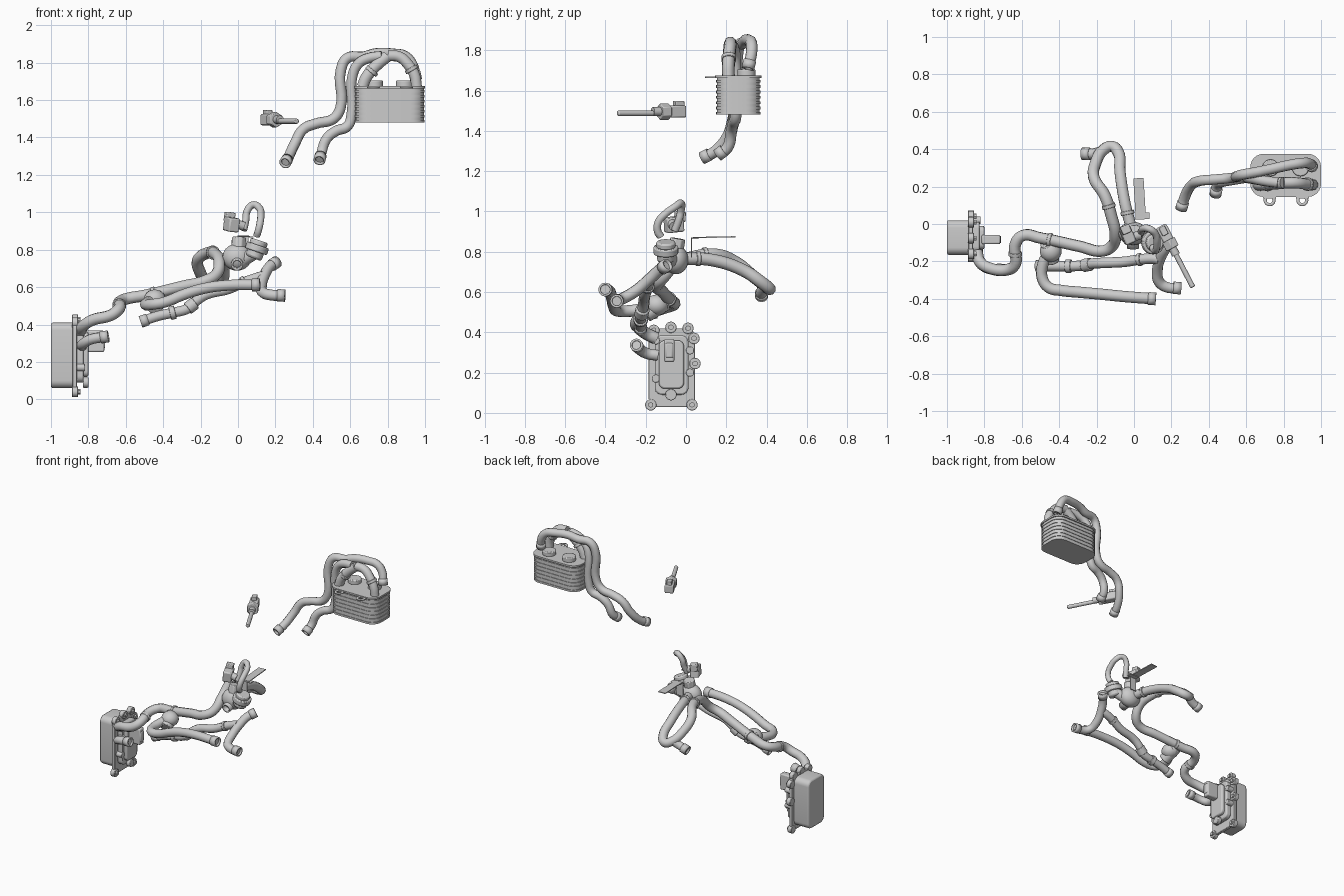
import bpy, math
from mathutils import Vector as V


def finish(ob, name, bevel=0, angle=40):
    ob.name = name
    if bevel:
        m = ob.modifiers.new("bevel", "BEVEL")
        m.width, m.segments, m.limit_method = bevel, 2, "ANGLE"
    bpy.ops.object.select_all(action="DESELECT")
    ob.select_set(True)
    bpy.context.view_layer.objects.active = ob
    bpy.ops.object.shade_smooth_by_angle(angle=math.radians(angle))
    return ob


def cyl(name, p, q, r, sides=24, bevel=0.0, hollow=0.0):
    p, q = V(p), V(q)
    bpy.ops.mesh.primitive_cylinder_add(
        vertices=sides, radius=r, depth=(q - p).length, location=(p + q) / 2,
        rotation=(q - p).to_track_quat("Z", "Y").to_euler(),
        end_fill_type="NOTHING" if hollow else "NGON")
    ob = bpy.context.object
    if hollow:
        m = ob.modifiers.new("wall", "SOLIDIFY")
        m.thickness, m.offset = hollow, -1
    return finish(ob, name, bevel)


def box(name, c, size, rot=(0, 0, 0), bevel=0.008):
    bpy.ops.mesh.primitive_cube_add(size=1, location=c, rotation=rot)
    ob = bpy.context.object
    ob.scale = size
    bpy.ops.object.transform_apply(location=False, rotation=False, scale=True)
    return finish(ob, name, bevel)


def ball(name, c, size):
    bpy.ops.mesh.primitive_uv_sphere_add(segments=24, ring_count=14, radius=1, location=c)
    ob = bpy.context.object
    ob.scale = size
    return finish(ob, name)


def rounded(u0, u1, v0, v1, r, n=6):
    pts = []
    for k, (u, v) in enumerate([(u1 - r, v1 - r), (u0 + r, v1 - r), (u0 + r, v0 + r), (u1 - r, v0 + r)]):
        for i in range(n + 1):
            a = math.pi / 2 * (k + i / n)
            pts.append((u + r * math.cos(a), v + r * math.sin(a)))
    return pts


def prism(name, pts, axis, lo, hi, bevel=0.0):
    # axis "Z": outline in x,y; axis "X": outline in y,z
    at = (lambda p, h: (p[0], p[1], h)) if axis == "Z" else (lambda p, h: (h, p[0], p[1]))
    n = len(pts)
    verts = [at(p, lo) for p in pts] + [at(p, hi) for p in pts]
    faces = [tuple(reversed(range(n))), tuple(range(n, 2 * n))]
    faces += [(i, (i + 1) % n, n + (i + 1) % n, n + i) for i in range(n)]
    me = bpy.data.meshes.new(name)
    me.from_pydata(verts, [], faces)
    ob = bpy.data.objects.new(name, me)
    bpy.context.collection.objects.link(ob)
    return finish(ob, name, bevel)


def hose(name, pts, r, start=False, end=False):
    cu = bpy.data.curves.new(name, "CURVE")
    cu.dimensions, cu.bevel_depth, cu.bevel_resolution = "3D", r, 3
    cu.resolution_u, cu.use_fill_caps = 6, True
    sp = cu.splines.new("BEZIER")
    sp.bezier_points.add(len(pts) - 1)
    for b, p in zip(sp.bezier_points, pts):
        b.co = p
        b.handle_left_type = b.handle_right_type = "AUTO"
    ob = bpy.data.objects.new(name, cu)
    bpy.context.collection.objects.link(ob)
    bpy.ops.object.select_all(action="DESELECT")
    ob.select_set(True)
    bpy.context.view_layer.objects.active = ob
    bpy.ops.object.convert(target="MESH")
    finish(bpy.context.object, name, angle=50)
    # open sleeves on the free ends
    for use, a, b in ((start, pts[0], pts[1]), (end, pts[-1], pts[-2])):
        if use:
            d = (V(b) - V(a)).normalized()
            cyl(name + "_sleeve", V(a) - d * 0.012, V(a) + d * 0.03, r + 0.004, hollow=0.01)


def band(name, p, d, r, w=0.02):
    d = V(d).normalized() * w / 2
    cyl(name, V(p) - d, V(p) + d, r, bevel=0.003)


# Upper cooler: stacked plates, cover with tabs, ports
for i in range(14):
    z = 1.48 + i * 0.0133
    g = 0.004 * (i % 2)
    prism("upper_cooler_plate", rounded(0.625 + g, 0.998 - g, 0.15 + g, 0.37 - g, 0.07), "Z", z, z + 0.0133)
prism("upper_cooler_cover", rounded(0.622, 1.0, 0.145, 0.375, 0.07), "Z", 1.662, 1.674)
for x in (0.725, 0.9):
    cyl("cover_tab", (x, 0.127, 1.662), (x, 0.127, 1.67), 0.032, hollow=0.017)
    box("cover_tab_root", (x, 0.152, 1.666), (0.07, 0.03, 0.008), bevel=0)
for x in (0.73, 0.89):
    cyl("upper_port", (x, 0.3, 1.67), (x, 0.3, 1.705), 0.045, bevel=0.006)

# Upper hoses
hose("upper_long_hose", [(0.255, 0.09, 1.27), (0.27, 0.14, 1.295), (0.305, 0.205, 1.37), (0.35, 0.23, 1.445),
     (0.42, 0.237, 1.475), (0.51, 0.245, 1.5), (0.548, 0.25, 1.56), (0.55, 0.255, 1.76), (0.585, 0.265, 1.825),
     (0.67, 0.28, 1.832), (0.74, 0.295, 1.85), (0.83, 0.315, 1.848), (0.895, 0.325, 1.835),
     (0.935, 0.325, 1.785), (0.95, 0.31, 1.72)], 0.028, True, True)
hose("upper_short_hose", [(0.437, 0.165, 1.285), (0.445, 0.205, 1.315), (0.475, 0.225, 1.395), (0.525, 0.235, 1.435),
     (0.585, 0.245, 1.46), (0.608, 0.25, 1.53), (0.612, 0.245, 1.73), (0.645, 0.24, 1.795),
     (0.7, 0.23, 1.825), (0.77, 0.22, 1.835)], 0.028, True)
hose("left_port_elbow", [(0.665, 0.21, 1.67), (0.685, 0.21, 1.72), (0.74, 0.215, 1.785), (0.8, 0.22, 1.835)], 0.032)
hose("right_port_elbow", [(0.955, 0.21, 1.67), (0.945, 0.21, 1.73), (0.91, 0.215, 1.79), (0.865, 0.22, 1.83),
     (0.8, 0.22, 1.838)], 0.03)
band("elbow_band", (0.715, 0.212, 1.755), (0.055, 0, 0.065), 0.037)
band("elbow_band", (0.927, 0.213, 1.765), (-0.035, 0, 0.06), 0.036)

# Temperature sensor with probe
ax = V((0.13, -0.25, 0)).normalized()
rz = math.atan2(ax.y, ax.x)
s0 = V((0.165, -0.05, 1.495))
box("sensor_plug", s0, (0.09, 0.06, 0.06), (0, 0, rz))
box("sensor_clip", s0 + ax * -0.015 + V((0, 0, 0.038)), (0.05, 0.035, 0.03), (0, 0, rz), 0.004)
cyl("sensor_collar", s0 + ax * 0.04, s0 + ax * 0.09, 0.042, 6, 0.004)
cyl("sensor_neck", s0 + ax * 0.085, s0 + ax * 0.13, 0.022)
cyl("sensor_probe", s0 + V((0, 0, -0.008)) + ax * 0.1, s0 + V((0, 0, -0.008)) + ax * 0.325, 0.014, 16, 0.005)

# Lower cooler: tank, flange, front housing
prism("lower_cooler_tank", rounded(-0.165, 0.02, 0.06, 0.41, 0.04), "X", -1.0, -0.87, 0.01)
prism("lower_cooler_flange", rounded(-0.185, 0.045, 0.03, 0.42, 0.04), "X", -0.885, -0.862, 0.003)
for y, z in ((-0.175, 0.04), (0.03, 0.04), (0.045, 0.245), (0.04, 0.37), (-0.16, 0.41), (0.01, 0.42), (-0.075, 0.425)):
    cyl("flange_lug", (-0.887, y, z), (-0.855, y, z), 0.028, bevel=0.003)
    cyl("flange_bolt", (-0.86, y, z), (-0.843, y, z), 0.014, 6)
prism("lower_housing", rounded(-0.155, 0.012, 0.09, 0.385, 0.035), "X", -0.865, -0.825, 0.008)
prism("housing_raised_panel", rounded(-0.135, -0.01, 0.12, 0.36, 0.03), "X", -0.83, -0.8, 0.008)
box("housing_plug", (-0.765, -0.083, 0.31), (0.1, 0.05, 0.115))
box("plug_tip", (-0.745, -0.083, 0.31), (0.07, 0.04, 0.075))
cyl("housing_boss", (-0.83, -0.075, 0.09), (-0.8, -0.075, 0.09), 0.028, bevel=0.004)
for y, z in ((0.02, 0.2), (0.02, 0.31), (-0.15, 0.17), (-0.15, 0.36)):
    cyl("housing_rib_boss", (-0.865, y, z), (-0.82, y, z), 0.02, bevel=0.003)

# Lower cooler outlet stub and long main hose to the valve
hose("cooler_stub", [(-0.835, -0.14, 0.285), (-0.83, -0.195, 0.295), (-0.79, -0.235, 0.32), (-0.705, -0.245, 0.335)],
     0.028, False, True)
hose("main_hose", [(-0.84, -0.15, 0.37), (-0.825, -0.2, 0.395), (-0.775, -0.235, 0.425), (-0.68, -0.245, 0.45),
     (-0.635, -0.215, 0.485), (-0.635, -0.11, 0.52), (-0.595, -0.062, 0.538), (-0.5, -0.075, 0.555), (-0.29, -0.12, 0.605),
     (-0.17, -0.145, 0.635), (-0.115, -0.115, 0.67), (-0.1, -0.05, 0.74), (-0.12, 0.04, 0.775), (-0.155, 0.15, 0.785),
     (-0.215, 0.25, 0.745), (-0.205, 0.325, 0.685), (-0.165, 0.395, 0.63), (-0.12, 0.415, 0.615), (-0.085, 0.385, 0.64),
     (-0.075, 0.28, 0.71), (-0.05, 0.12, 0.76), (-0.02, 0.0, 0.765)], 0.031)
hose("rear_stub", [(-0.265, 0.375, 0.585), (-0.22, 0.375, 0.6), (-0.165, 0.39, 0.63)], 0.029, True)
for p, d in (((-0.635, -0.16, 0.503), (0, 1, 0.32)), ((-0.45, -0.085, 0.565), (1, -0.2, 0.23)),
             ((-0.135, 0.095, 0.785), (-0.3, 1, 0.1)), ((-0.035, 0.06, 0.765), (0.2, -1, 0))):
    band("main_hose_band", p, d, 0.037)

# Front lower hoses
hose("front_hose", [(0.105, -0.4, 0.612), (-0.05, -0.388, 0.61), (-0.18, -0.375, 0.593), (-0.29, -0.365, 0.56),
     (-0.39, -0.355, 0.52), (-0.455, -0.34, 0.508), (-0.49, -0.29, 0.505), (-0.488, -0.22, 0.515), (-0.455, -0.15, 0.53)],
     0.03, True)
ball("check_valve", (-0.445, -0.145, 0.535), (0.058, 0.058, 0.052))
cyl("check_valve_neck", (-0.46, -0.1, 0.55), (-0.44, -0.2, 0.49), 0.042, bevel=0.006)
hose("lower_hose", [(-0.51, -0.225, 0.418), (-0.43, -0.225, 0.445), (-0.35, -0.225, 0.463), (-0.27, -0.222, 0.485),
     (-0.225, -0.212, 0.525), (-0.17, -0.208, 0.56), (-0.05, -0.202, 0.59), (0.03, -0.19, 0.625),
     (0.1, -0.185, 0.65), (0.135, -0.19, 0.66)], 0.028, True)
hose("branch_hose", [(0.2, -0.1, 0.73), (0.17, -0.13, 0.71), (0.142, -0.18, 0.665), (0.125, -0.25, 0.605),
     (0.135, -0.31, 0.57), (0.175, -0.338, 0.558), (0.24, -0.343, 0.555)], 0.029, True, True)
band("lower_hose_band", (-0.35, -0.225, 0.463), (1, 0, 0.25), 0.036, 0.03)
band("lower_hose_band", (0.03, -0.19, 0.625), (1, 0.1, 0.45), 0.034)
cyl("lower_hose_bracket", (-0.27, -0.222, 0.485), (-0.23, -0.215, 0.515), 0.035, bevel=0.004)

# Valve body, filler cap and ports
ball("valve_body", (-0.005, -0.05, 0.76), (0.078, 0.062, 0.072))
cyl("valve_front_port", (-0.005, -0.05, 0.735), (-0.005, -0.13, 0.72), 0.032, hollow=0.01)
cyl("valve_neck", (0.0, -0.055, 0.78), (0.005, -0.04, 0.865), 0.04, 8, 0.005)
cyl("valve_side_arm", (0.02, -0.06, 0.74), (0.1, -0.095, 0.79), 0.035)
cyl("cap_skirt", (0.082, -0.1, 0.755), (0.1, -0.1, 0.8), 0.045, bevel=0.012)
cyl("cap_rim", (0.095, -0.1, 0.79), (0.107, -0.1, 0.825), 0.062, bevel=0.006)
cyl("cap_top", (0.105, -0.1, 0.82), (0.115, -0.1, 0.85), 0.048, 12, 0.008)

# Flat bracket above the valve
box("bracket_strap", (0.03, 0.14, 0.872), (0.055, 0.21, 0.006), (0.02, 0, 0.06), 0)
box("bracket_foot", (0.045, 0.045, 0.867), (0.075, 0.035, 0.006), bevel=0)
box("bracket_leg", (0.03, 0.027, 0.82), (0.05, 0.006, 0.1), bevel=0)

# Electrical connector and small bypass hose
box("connector_body", (-0.035, -0.06, 0.935), (0.06, 0.09, 0.075), (0.1, 0.1, 0.4))
box("connector_head", (-0.045, -0.03, 0.975), (0.05, 0.045, 0.05), (0, 0.15, 0.4), 0.005)
cyl("connector_nose", (-0.01, -0.07, 0.94), (0.03, -0.06, 0.925), 0.024)
hose("bypass_hose", [(0.03, -0.055, 0.905), (0.042, -0.035, 0.96), (0.048, -0.025, 1.005), (0.08, -0.025, 1.04),
     (0.115, -0.055, 1.022), (0.122, -0.1, 0.99), (0.118, -0.138, 0.945), (0.108, -0.14, 0.9), (0.1, -0.125, 0.875)], 0.019)
